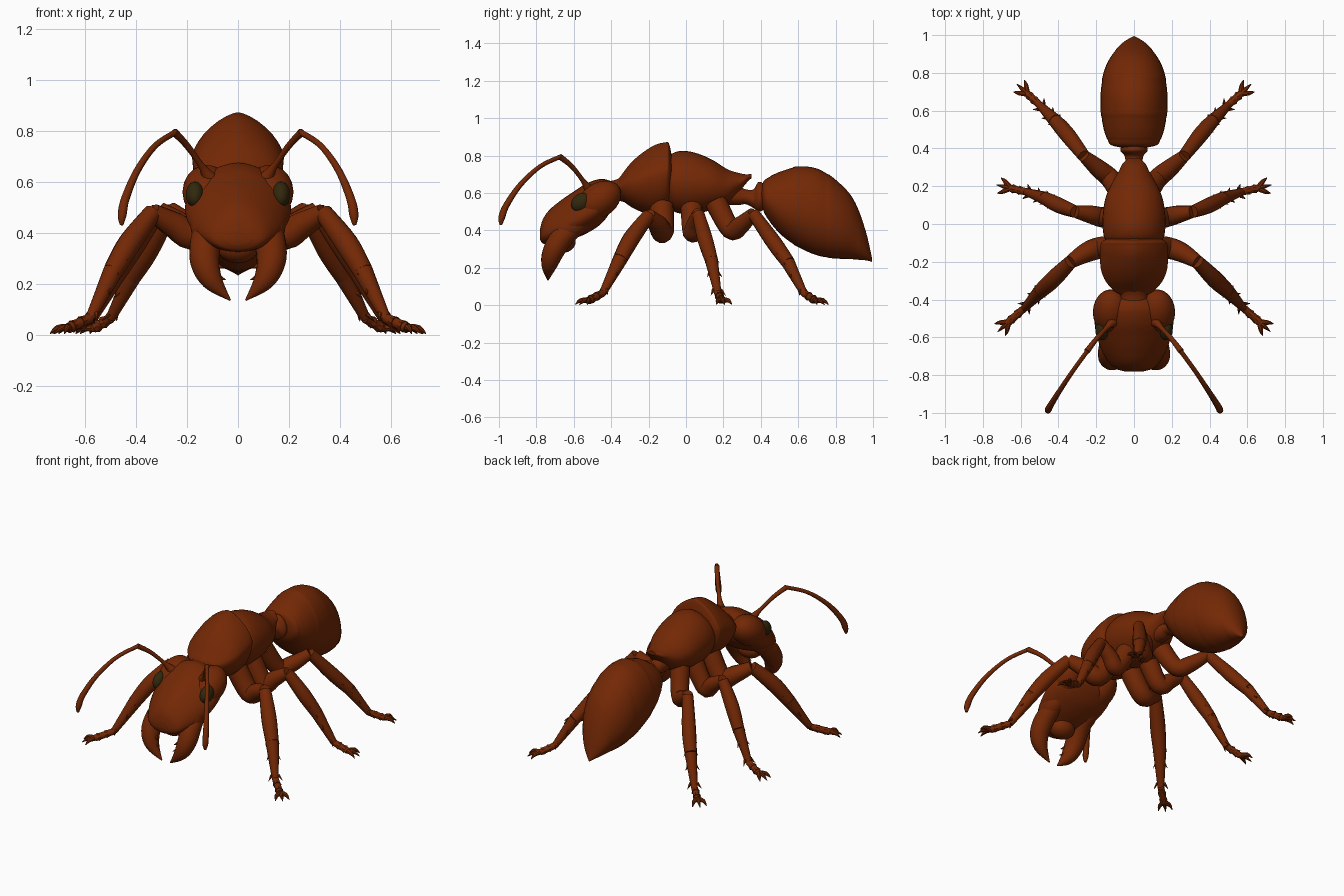
import bpy, bmesh, math
from mathutils import Vector

if "Cube" in bpy.data.objects:
    bpy.data.objects.remove(bpy.data.objects["Cube"])


def make_material(name, color):
    m = bpy.data.materials.new(name)
    m.use_nodes = True
    m.diffuse_color = color
    m.node_tree.nodes["Principled BSDF"].inputs["Base Color"].default_value = color
    return m


BROWN = make_material("rust brown", (0.172, 0.021, 0.0015, 1))
DARK = make_material("dark olive", (0.032, 0.021, 0.004, 1))


def spline(points, n):
    """Catmull-Rom interpolation of tuples of any length."""
    p = [Vector(points[0])] + [Vector(q) for q in points] + [Vector(points[-1])]
    out = []
    for i in range(1, len(p) - 2):
        a, b, c, d = p[i - 1:i + 3]
        for j in range(n):
            t = j / n
            out.append(0.5 * (2 * b + (c - a) * t + (2 * a - 5 * b + 4 * c - d) * t * t
                              + (3 * b - a - 3 * c + d) * t ** 3))
    return out + [p[-1]]


def finish(bm, name, mat=BROWN):
    bmesh.ops.recalc_face_normals(bm, faces=bm.faces)
    me = bpy.data.meshes.new(name)
    bm.to_mesh(me)
    bm.free()
    me.materials.append(mat)
    ob = bpy.data.objects.new(name, me)
    bpy.context.collection.objects.link(ob)
    bpy.ops.object.select_all(action='DESELECT')
    ob.select_set(True)
    bpy.context.view_layer.objects.active = ob
    bpy.ops.object.shade_smooth_by_angle(angle=math.radians(40))
    return ob


def skin(bm, rings):
    """Bridge rings of coordinates and close both ends."""
    rings = [[bm.verts.new(c) for c in r] for r in rings]
    for a, b in zip(rings, rings[1:]):
        for i in range(len(a)):
            k = (i + 1) % len(a)
            bm.faces.new((a[i], a[k], b[k], b[i]))
    bm.faces.new(rings[0])
    bm.faces.new(rings[-1])


def power(v, k):
    return math.copysign(abs(v) ** k, v)


def loft(name, sections, peak=1.0, waist=0.45, plates=0, sides=32):
    """Body part along y; each section is (y, bottom, top, half width)."""
    rows = spline(sections, 8)
    rings = []
    for i, (y, lo, hi, w) in enumerate(rows):
        s = 1 - 0.015 * ((i / len(rows) * plates) % 1)
        mid = lo + (hi - lo) * waist
        ring = []
        for j in range(sides):
            t = 2 * math.pi * j / sides
            c, h = math.cos(t), math.sin(t)
            k = peak if h > 0 else 1
            ring.append((max(w, 0.001) * s * power(c, k), y,
                         mid + s * power(h, k) * ((hi - mid) if h > 0 else (mid - lo))))
        rings.append(ring)
    bm = bmesh.new()
    skin(bm, rings)
    return finish(bm, name)


def add_tube(bm, points, side=1, steps=5, sides=12):
    """Tapered tube through (x, y, z, radius) points."""
    rows = spline(points, steps)
    pos = [Vector((r[0] * side, r[1], r[2])) for r in rows]
    u, rings = Vector((0.3, 0.9, 0.2)), []
    for i, p in enumerate(pos):
        t = (pos[min(i + 1, len(pos) - 1)] - pos[max(i - 1, 0)]).normalized()
        u = (u - t * u.dot(t)).normalized()
        v, r = t.cross(u), max(rows[i][3], 0.001)
        rings.append([p + r * (u * math.cos(a) + v * math.sin(a))
                      for a in (2 * math.pi * j / sides for j in range(sides))])
    skin(bm, rings)


def add_spike(bm, start, end, radius, side=1):
    add_tube(bm, [(*start, radius), (*end, 0.001)], side, steps=2, sides=6)


def ellipsoid(name, center, size, mat=BROWN, turn=0):
    bm = bmesh.new()
    bmesh.ops.create_uvsphere(bm, u_segments=24, v_segments=14, radius=1)
    ob = finish(bm, name, mat)
    ob.location, ob.scale, ob.rotation_euler = center, size, (turn, 0, 0)
    return ob


# Abdomen with shallow overlapping plates
loft("abdomen", [(.405, .54, .64, .07), (.42, .49, .67, .125), (.46, .43, .695, .147),
                 (.52, .365, .722, .166), (.6, .31, .743, .177), (.71, .262, .73, .177),
                 (.82, .248, .655, .156), (.9, .244, .56, .114), (.96, .24, .4, .06),
                 (.995, .232, .25, .002)], plates=5)

# Waist joint
loft("waist", [(.18, .54, .66, .06), (.27, .535, .64, .05), (.32, .54, .62, .045),
               (.36, .52, .62, .05), (.39, .5, .66, .072), (.43, .52, .64, .06)])

# Middle body
loft("rear_thorax", [(-.1, .6, .74, .1), (-.085, .52, .8, .15), (-.03, .49, .825, .165),
                     (.05, .49, .815, .165), (.14, .51, .778, .15), (.22, .54, .728, .115),
                     (.28, .6, .708, .08), (.32, .65, .7, .06), (.35, .68, .703, .025)],
     peak=1.08, waist=.5)
loft("front_thorax", [(-.375, .6, .66, .07), (-.35, .57, .69, .11), (-.3, .53, .755, .152),
                      (-.24, .5, .81, .175), (-.17, .485, .855, .18), (-.115, .5, .87, .178),
                      (-.09, .53, .862, .165), (-.07, .62, .76, .12)], peak=1.35, waist=.56)
loft("neck", [(-.45, .55, .66, .08), (-.38, .56, .67, .075), (-.32, .55, .7, .1)])

# Head capsule, widest below the eyes
loft("head", [(-.39, .54, .65, .09), (-.41, .49, .667, .15), (-.46, .43, .675, .2),
              (-.53, .385, .652, .208), (-.6, .355, .608, .195), (-.67, .33, .56, .17),
              (-.73, .325, .51, .135), (-.765, .33, .46, .1), (-.78, .35, .41, .05)],
     peak=1.15, waist=.38)
ellipsoid("mouthparts", (0, -.66, .34), (.08, .07, .06))

# Leg paths: hip, first bend, thigh, knee, shin, ankle, heel, foot
LEGS = {
    "front": [(.08, -.13, .53, .065), (.17, -.125, .395, .06), (.25, -.15, .43, .053),
              (.335, -.2, .48, .036), (.425, -.29, .36, .046), (.49, -.35, .25, .04),
              (.58, -.445, .065, .02), (.665, -.52, .026, .021)],
    "middle": [(.08, .03, .53, .06), (.165, .035, .39, .054), (.23, .05, .435, .048),
               (.31, .065, .49, .033), (.4, .1, .36, .042), (.47, .135, .245, .036),
               (.57, .17, .065, .02), (.655, .19, .026, .019)],
    "hind": [(.07, .16, .55, .06), (.125, .24, .405, .053), (.19, .295, .43, .048),
             (.265, .36, .49, .033), (.35, .47, .335, .042), (.415, .545, .23, .037),
             (.5, .63, .065, .02), (.565, .69, .026, .019)],
}

for side, label in ((1, "left"), (-1, "right")):
    ellipsoid(label + "_head_lobe", (side * .122, -.467, .56), (.096, .132, .092), turn=.6)
    ellipsoid(label + "_cheek", (side * .122, -.6, .435), (.066, .12, .07), turn=.6)
    ellipsoid(label + "_eye", (side * .169, -.56, .55), (.036, .058, .047), DARK, turn=.6)

    # Curved jaw with inner teeth
    bm = bmesh.new()
    add_tube(bm, [(.115, -.58, .43, .052), (.128, -.66, .365, .06), (.13, -.71, .285, .057),
                  (.1, -.732, .21, .041), (.03, -.738, .135, .003)], side, sides=16)
    for z in (.215, .26):
        add_spike(bm, (.1, -.72, z + .02), (.045 + (z - .2) * .2, -.74, z), .022, side)
    finish(bm, label + "_jaw")

    # Elbowed feeler
    bm = bmesh.new()
    add_tube(bm, [(.115, -.52, .62, .028), (.145, -.55, .665, .013), (.2, -.61, .742, .013),
                  (.25, -.675, .795, .016)], side, sides=10)
    add_tube(bm, [(.245, -.67, .795, .012), (.325, -.78, .742, .012), (.395, -.885, .645, .014),
                  (.442, -.96, .535, .017), (.455, -.985, .47, .018), (.457, -.99, .43, .007)],
             side, sides=10)
    finish(bm, label + "_feeler")

    # Legs with shin spurs, foot collars and splayed claws
    for name, path in LEGS.items():
        bm = bmesh.new()
        add_tube(bm, path[:4], side)
        add_tube(bm, path[3:6], side)
        add_tube(bm, path[5:7], side)
        add_tube(bm, path[6:], side)
        pts = [Vector(p[:3]) for p in path]
        for a, b in ((4, 5), (5, 6)):
            along = (pts[b] - pts[a]).normalized()
            across = along.cross(Vector((0, 0, 1))).normalized()
            for f in (.35, .9):
                base = pts[a].lerp(pts[b], f)
                for d in (across, -across):
                    add_spike(bm, base + d * .02, base + d * .042 + along * .035, .01, side)
        for f in (.1, .5):
            p, q = pts[6].lerp(pts[7], f), pts[6].lerp(pts[7], f + .35)
            add_tube(bm, [(*p, .016), (*q, .025)], side, steps=2, sides=8)
        out = pts[7] - pts[6]
        out.z = 0
        out.normalize()
        across = Vector((-out.y, out.x, 0))
        for k in (-1, 0, 1):
            mid = pts[7] + out * .035 + across * k * .028
            tip = pts[7] + out * (.075 - .015 * abs(k)) + across * k * .042
            add_tube(bm, [(*pts[7], .016), (mid.x, mid.y, .026, .012), (tip.x, tip.y, .004, .002)],
                     side, steps=3, sides=8)
        finish(bm, label + "_" + name + "_leg")
